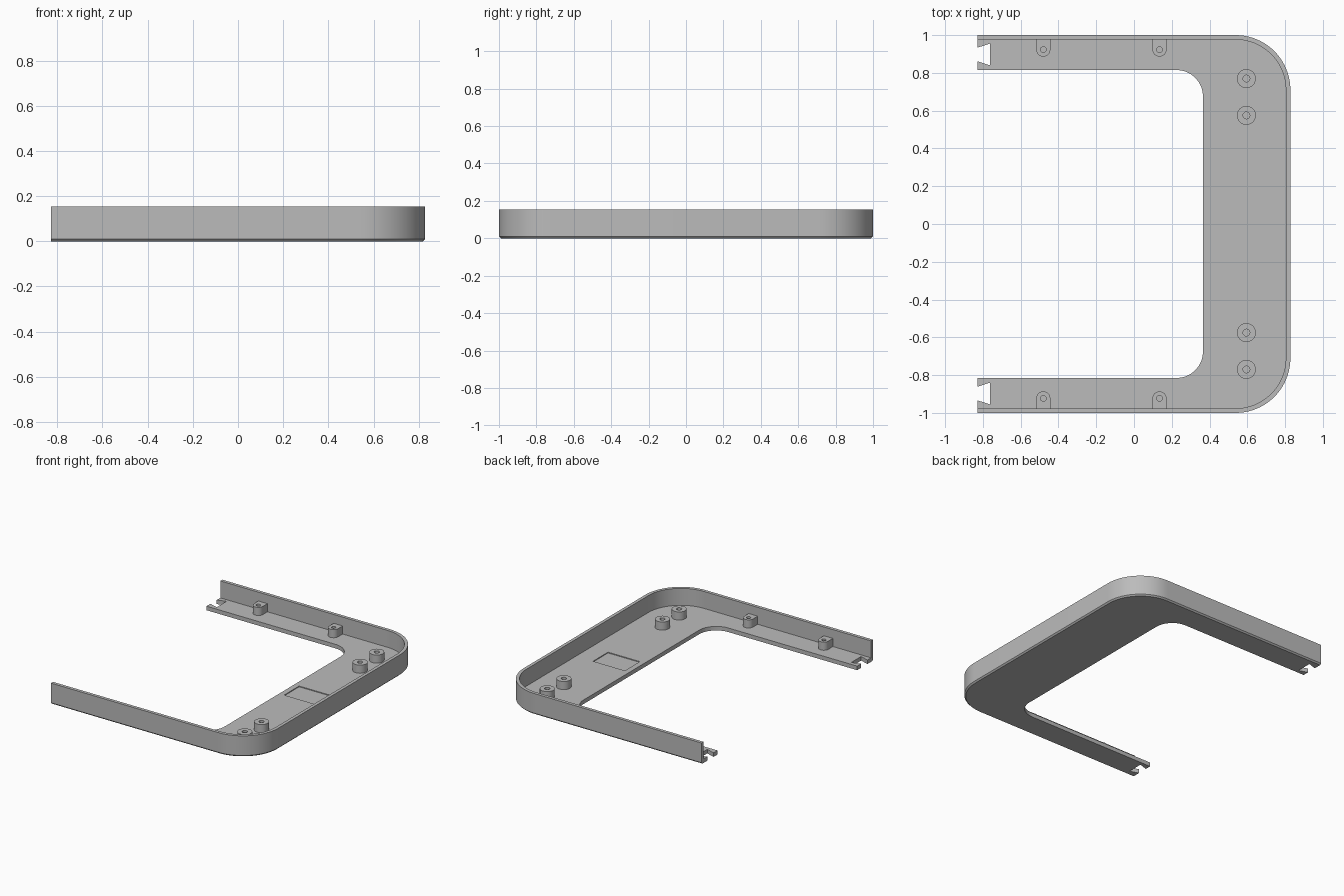
import bpy, bmesh
from math import sin, cos, pi

if "Cube" in bpy.data.objects:
    bpy.data.objects.remove(bpy.data.objects["Cube"], do_unlink=True)

X, Y, TOP = 0.828, 1.0, 0.155        # half sizes and height
FLOOR, WALL, CHAMFER = 0.03, 0.024, 0.01
R_OUT, R_IN = 0.29, 0.14             # corner radii
X_IN, Y_IN = 0.365, 0.815            # inner edge of the floor

grey = bpy.data.materials.new("plain grey")
grey.use_nodes = True
grey.diffuse_color = (0.5, 0.5, 0.5, 1)
grey.node_tree.nodes["Principled BSDF"].inputs["Base Color"].default_value = (0.5, 0.5, 0.5, 1)


def loft(name, rings, cyclic=False):
    """Join equal-length rings of points into a closed solid."""
    bm = bmesh.new()
    loops = [[bm.verts.new(p) for p in ring] for ring in rings]
    n = len(loops[0])
    pairs = list(zip(loops, loops[1:]))
    if cyclic:
        pairs.append((loops[-1], loops[0]))
    else:
        bm.faces.new(loops[0])
        bm.faces.new(loops[-1])
    for a, b in pairs:
        for i in range(n):
            j = (i + 1) % n
            bm.faces.new((a[i], a[j], b[j], b[i]))
    bmesh.ops.recalc_face_normals(bm, faces=bm.faces)
    mesh = bpy.data.meshes.new(name)
    bm.to_mesh(mesh)
    bm.free()
    mesh.materials.append(grey)
    obj = bpy.data.objects.new(name, mesh)
    bpy.context.collection.objects.link(obj)
    return obj


def activate(obj):
    bpy.ops.object.select_all(action="DESELECT")
    obj.select_set(True)
    bpy.context.view_layer.objects.active = obj


def smooth(obj):
    activate(obj)
    bpy.ops.object.shade_smooth_by_angle(angle=pi / 6)


def cut(obj, cutter):
    cutter.hide_render = True
    mod = obj.modifiers.new("cut", "BOOLEAN")
    mod.operation, mod.solver, mod.object = "DIFFERENCE", "EXACT", cutter
    activate(obj)
    bpy.ops.object.modifier_apply(modifier=mod.name)
    bpy.data.objects.remove(cutter, do_unlink=True)


def u_path(x_end, x, y, r, steps=20):
    """Open U path from the front arm round to the back arm."""
    half = [(x_end, y)]
    for i in range(steps + 1):
        a = pi / 2 * (1 - i / steps)
        half.append((x - r + r * cos(a), y - r + r * sin(a)))
    return [(px, -py) for px, py in half] + half[::-1]


def at(points, z):
    return [(x, y, z) for x, y in points]


# Tray: U-shaped outline with dovetail notches in the arm ends
notch = [(-X, 0.934), (-X + 0.066, 0.955), (-X + 0.066, 0.84), (-X, 0.861)]


def outline(inset):
    outer = u_path(-X, X - inset, Y - inset, R_OUT - inset)
    inner = u_path(-X, X_IN, Y_IN, R_IN)[::-1]
    front_notch = [(x, -y) for x, y in notch[::-1]]
    return outer + notch + inner + front_notch


tray = loft("tray", [at(outline(CHAMFER), 0), at(outline(0), CHAMFER), at(outline(0), TOP)])

# Hollow out everything inside the rim wall
hollow = u_path(-1, X - WALL, Y - WALL, R_OUT - WALL)
cut(tray, loft("cavity_cutter", [at(hollow, FLOOR), at(hollow, 0.3)]))

# Shallow rectangular recess in the floor
recess = [(0.405, -0.04), (0.665, -0.04), (0.665, 0.135), (0.405, 0.135)]
cut(tray, loft("recess_cutter", [at(recess, FLOOR - 0.006), at(recess, 0.1)]))
smooth(tray)


def post(name, cx, cy, r, hole, top, wall_side=0):
    """Hollow post; with wall_side its outer half squares off into the wall."""
    n = 32
    outer, inner = [], []
    for i in range(n):
        c, s = cos(2 * pi * i / n), sin(2 * pi * i / n)
        inner.append((cx + hole * c, cy + hole * s))
        if s * wall_side > 1e-6:
            m = max(abs(c), abs(s))
            outer.append((cx + r * c / m, cy + 0.06 * s / m))
        else:
            outer.append((cx + r * c, cy + r * s))
    base = FLOOR - 0.004
    smooth(loft(name, [at(outer, base), at(outer, top), at(inner, top), at(inner, base)], True))


for side, word in ((-1, "front"), (1, "back")):
    # Round screw posts on the wide crossbar
    for k, y in enumerate((0.77, 0.575)):
        post(f"{word}_screw_post_{k + 1}", 0.595, side * y, 0.05, 0.018, 0.09)
    # Wall-mounted screw lugs on the arms
    for k, x in enumerate((-0.48, 0.135)):
        post(f"{word}_wall_lug_{k + 1}", x, side * 0.923, 0.037, 0.015, 0.09, side)
